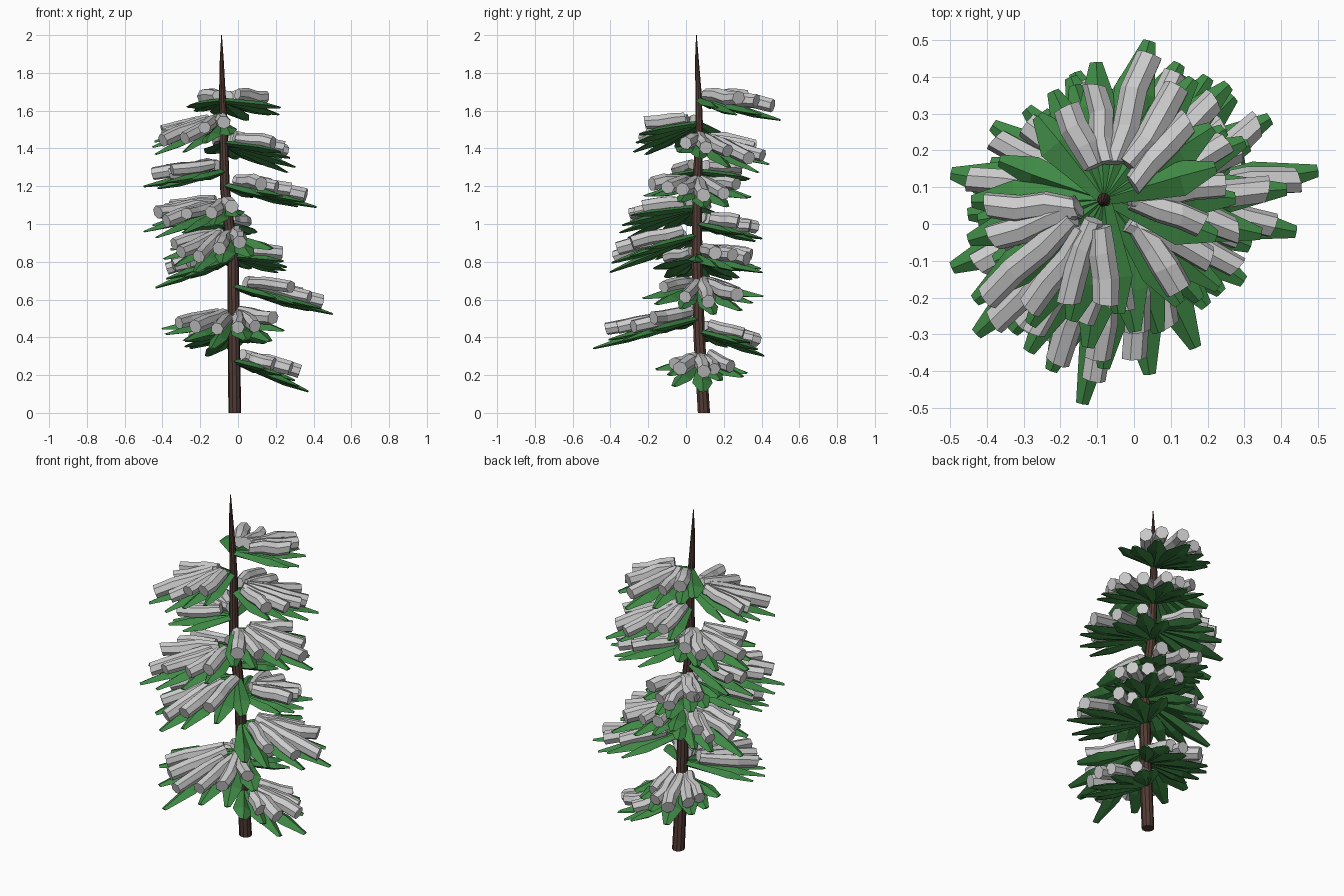
import bpy, random
from math import cos, sin, pi, radians
from mathutils import Matrix, Vector

if "Cube" in bpy.data.objects:
    bpy.data.objects.remove(bpy.data.objects["Cube"])

random.seed(5)


def material(name, rgb):
    m = bpy.data.materials.new(name)
    m.diffuse_color = (*rgb, 1)
    m.use_nodes = True
    m.node_tree.nodes["Principled BSDF"].inputs["Base Color"].default_value = m.diffuse_color
    return m


GREEN = material("needle_green", (0.05, 0.25, 0.06))
BARK = material("bark_brown", (0.085, 0.045, 0.035))


def loft(verts, faces, rings):
    """Append a closed, capped skin over a list of equal rings."""
    base, n = len(verts), len(rings[0])
    for ring in rings:
        verts.extend(ring)
    for k in range(len(rings) - 1):
        for i in range(n):
            a, b = base + k * n + i, base + k * n + (i + 1) % n
            faces.append((a, b, b + n, a + n))
    faces.append(tuple(base + i for i in reversed(range(n))))
    faces.append(tuple(base + (len(rings) - 1) * n + i for i in range(n)))


def make(name, verts, faces, mat=None, matrix=None):
    me = bpy.data.meshes.new(name)
    me.from_pydata([tuple(v) for v in verts], [], faces)
    if mat:
        me.materials.append(mat)
    ob = bpy.data.objects.new(name, me)
    if matrix:
        ob.matrix_world = matrix
    bpy.context.collection.objects.link(ob)
    return ob


# Trunk: slightly bent, tapering to a spike (z, x, y, radius)
TRUNK = [(0, -0.017, 0.095, 0.034), (0.4, -0.022, 0.07, 0.032),
         (0.8, -0.025, 0.058, 0.03), (1.2, -0.07, 0.06, 0.026),
         (1.5, -0.077, 0.07, 0.022), (1.7, -0.083, 0.066, 0.017),
         (1.86, -0.086, 0.058, 0.011), (2.0, -0.087, 0.055, 0.002)]
tv, tf = [], []
loft(tv, tf, [[Vector((x + r * cos(2 * pi * i / 10), y + r * sin(2 * pi * i / 10), z))
               for i in range(10)] for z, x, y, r in TRUNK])
make("trunk", tv, tf, BARK)


def trunk_at(z):
    for a, b in zip(TRUNK, TRUNK[1:]):
        if z <= b[0]:
            t = (z - a[0]) / (b[0] - a[0])
            return Vector((a[1] + t * (b[1] - a[1]), a[2] + t * (b[2] - a[2]), z))


def blade(verts, faces, ang, length):
    """One broad needle blade with a raised ridge and a cut-off tip."""
    rot = Matrix.Rotation(ang, 3, 'Z')
    w = random.uniform(0.045, 0.06)
    lift = random.uniform(-0.025, 0.01)
    rings = []
    for t, hw, up, dn in ((0, 0.015, 0.014, 0.014), (0.68, w, 0.02, 0.02),
                          (1, 0.017, 0.005, 0.005)):
        x, z = t * length, lift * t
        rings.append([rot @ Vector(p) for p in
                      ((x, -hw, z - dn * 0.3), (x, 0, z - dn), (x, hw, z - dn * 0.3), (x, 0, z + up))])
    loft(verts, faces, rings)


def snow_roll(verts, faces, ang, length):
    """One bent seven-sided roll of snow lying along a blade."""
    rot = Matrix.Rotation(ang, 3, 'Z')
    rad = random.uniform(0.034, 0.041)
    start, end = random.uniform(0.12, 0.28), random.uniform(0.78, 0.9)
    rise = random.uniform(-0.01, 0.06)
    skew = random.uniform(-0.04, 0.04)
    rings = []
    for k in range(4):
        x = length * (start + (end - start) * k / 3)
        y = skew * (k / 3 - 0.5) + random.uniform(-0.01, 0.01)
        z = 0.042 + rise * k / 3 * length + random.uniform(-0.006, 0.006)
        r = rad * (0.8, 0.97, 1.0, 0.95)[k]
        lean = random.uniform(-0.3, 0.3)  # slanted cut across the roll
        rings.append([rot @ Vector((x + lean * r * cos(2 * pi * i / 7),
                                    y + r * cos(2 * pi * i / 7), z + r * sin(2 * pi * i / 7)))
                      for i in range(7)])
    loft(verts, faces, rings)


# Branch fans: root z, heading (deg), length, droop (deg)
FANS = [(0.275, 2, 0.425, 19), (0.50, -102, 0.59, 15), (0.43, 112, 0.39, 16),
        (0.67, 9, 0.55, 14), (0.82, 174, 0.44, 18), (0.83, 56, 0.42, 9),
        (0.94, -112, 0.53, 19), (1.00, 110, 0.37, 13), (1.09, -136, 0.54, 15),
        (1.205, 4, 0.50, 13), (1.28, 170, 0.44, 11), (1.43, 43, 0.48, 17),
        (1.535, -142, 0.48, 20), (1.655, 74, 0.46, 11)]

for n, (z, head, length, droop) in enumerate(FANS, 1):
    place = (Matrix.Translation(trunk_at(z)) @ Matrix.Rotation(radians(head), 4, 'Z')
             @ Matrix.Rotation(radians(droop), 4, 'Y'))
    gv, gf, sv, sf = [], [], [], []
    for k in range(-3, 4):
        ang = radians(k * 19 + (random.uniform(-4, 4) if k else 0))
        reach = length * (1 - 0.11 * abs(k)) * (random.uniform(0.92, 1.04) if k else 1)
        blade(gv, gf, ang, reach)
        if abs(k) < 3 or random.random() < 0.4:
            snow_roll(sv, sf, ang * 0.92, reach)
    make(f"branch_{n}", gv, gf, GREEN, place)
    make(f"snow_{n}", sv, sf, None, place)
